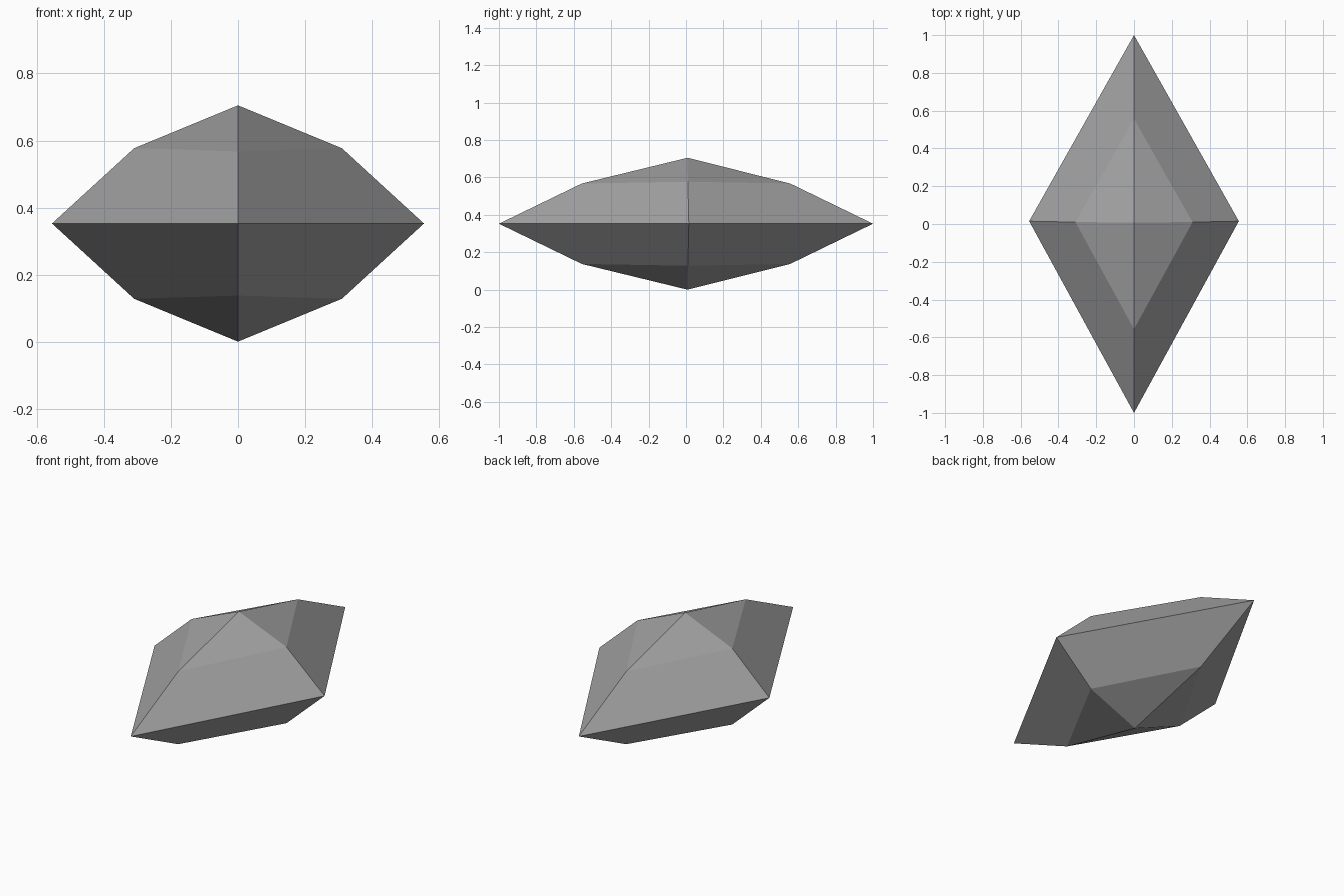
import bpy
import bmesh

cube = bpy.data.objects.get("Cube")
if cube:
    bpy.data.objects.remove(cube, do_unlink=True)

# Plain grey stone
stone = bpy.data.materials.new("grey_stone")
stone.use_nodes = True
colour = (0.36, 0.36, 0.36, 1)
stone.diffuse_color = colour
stone.node_tree.nodes["Principled BSDF"].inputs["Base Color"].default_value = colour

MIDDLE = 0.3525   # height of the widest ring
RIDGE_Y = 0.015   # side corners sit slightly behind centre

bm = bmesh.new()


def ring(half_x, half_y, side_y, side_z, end_z):
    """Diamond ring: right, front, left and back corners."""
    corners = ((half_x, side_y, side_z), (0, -half_y, end_z),
               (-half_x, side_y, side_z), (0, half_y, end_z))
    return [bm.verts.new((x, y, MIDDLE + z)) for x, y, z in corners]


# Girdle, then a bevelled crown and its mirror image below
girdle = ring(0.555, 1.0, RIDGE_Y, 0, 0)
for up in (1, -1):
    shoulder = ring(0.31, 0.557, 0.01, up * 0.2245, up * 0.215)
    apex = bm.verts.new((0, 0.008, MIDDLE + up * MIDDLE))
    for i in range(4):
        j = (i + 1) % 4
        bm.faces.new((girdle[i], girdle[j], shoulder[j], shoulder[i]))
        bm.faces.new((shoulder[i], shoulder[j], apex))

bmesh.ops.recalc_face_normals(bm, faces=bm.faces[:])
mesh = bpy.data.meshes.new("faceted_gem")
bm.to_mesh(mesh)
bm.free()
mesh.materials.append(stone)
gem = bpy.data.objects.new("faceted_gem", mesh)
bpy.context.collection.objects.link(gem)
